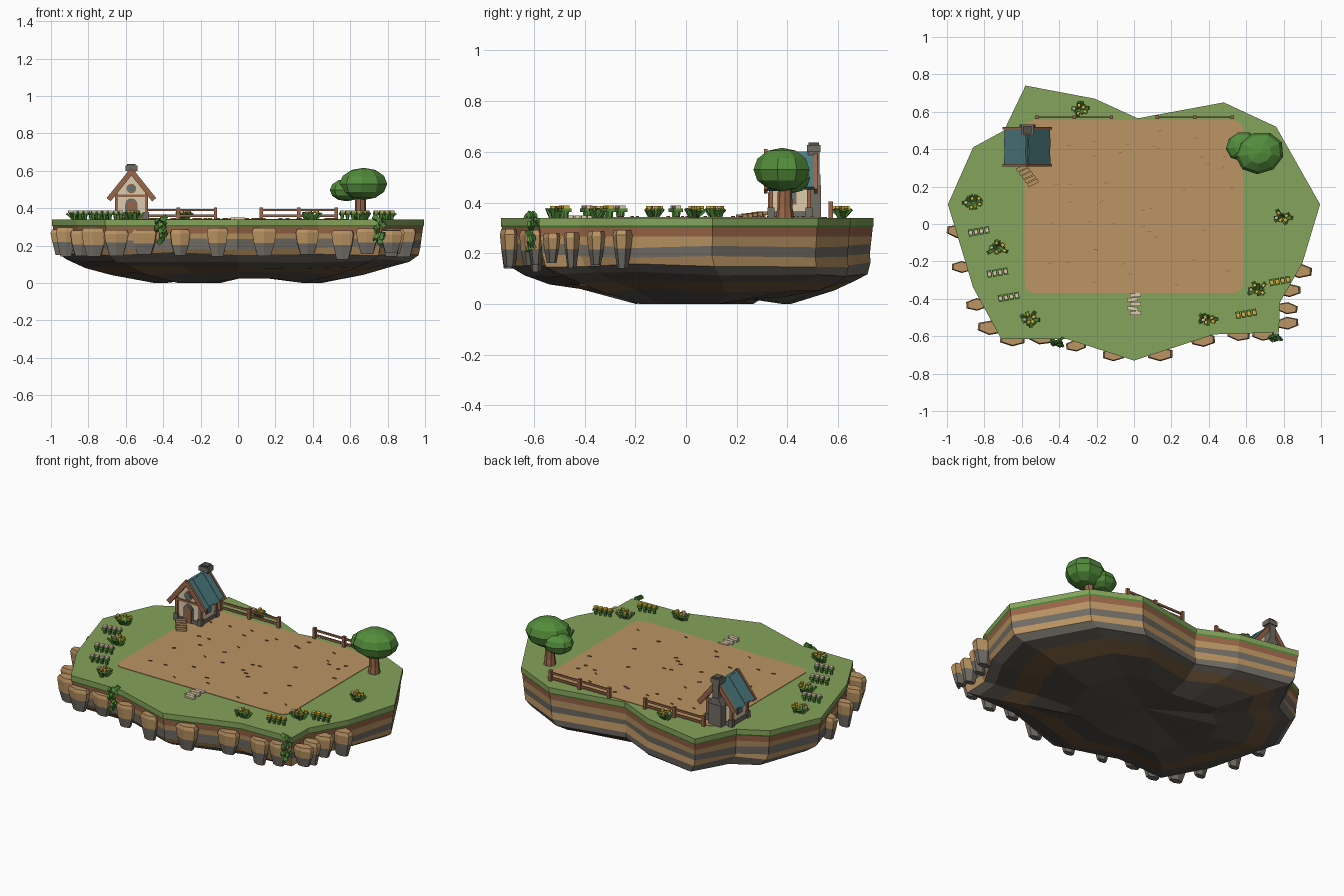
import bpy, bmesh, math, random
from mathutils import Matrix, Vector, Euler

random.seed(4)
if "Cube" in bpy.data.objects:
    bpy.data.objects.remove(bpy.data.objects["Cube"])

COLOURS = {"grass": "84A25C", "tan": "B99363", "wood": "99664A", "stone": "716C65",
           "dark_rock": "56514B", "earth": "6E563C", "roof_teal": "4E7B80",
           "cream": "DCCBAC", "leaf": "548C3E", "yellow": "E0B23A"}
NAMES = list(COLOURS)
MATS = []
for name, code in COLOURS.items():
    m = bpy.data.materials.new(name)
    m.use_nodes = True
    rgb = [(int(code[i:i + 2], 16) / 255) ** 2.2 for i in (0, 2, 4)] + [1]
    m.diffuse_color = rgb
    m.node_tree.nodes["Principled BSDF"].inputs["Base Color"].default_value = rgb
    MATS.append(m)
GROUND = 0.34


class Part:
    """Collects primitives into one named object."""
    def __init__(self, name):
        self.name, self.bm = name, bmesh.new()

    def paint(self, verts, mat):
        for f in {f for v in verts for f in v.link_faces}:
            f.material_index = NAMES.index(mat)

    def box(self, mat, loc, size, rot=(0, 0, 0)):
        mx = Matrix.LocRotScale(Vector(loc), Euler(rot), Vector(size))
        self.paint(bmesh.ops.create_cube(self.bm, size=1, matrix=mx)["verts"], mat)

    def cone(self, mat, loc, r1, r2, depth, sides=6, rot=(0, 0, 0), squash=1):
        mx = Matrix.LocRotScale(Vector(loc), Euler(rot), Vector((1, squash, 1)))
        self.paint(bmesh.ops.create_cone(self.bm, cap_ends=True, segments=sides, radius1=r1,
                                         radius2=r2, depth=depth, matrix=mx)["verts"], mat)

    def blob(self, mat, loc, size):
        mx = Matrix.LocRotScale(Vector(loc), Euler((0, 0, .3)), Vector(size))
        self.paint(bmesh.ops.create_uvsphere(self.bm, u_segments=9, v_segments=6, radius=1,
                                             matrix=mx)["verts"], mat)

    def prism(self, mat, points, direction):
        vs = [self.bm.verts.new(p) for p in points]
        f = self.bm.faces.new(vs)
        out = bmesh.ops.extrude_face_region(self.bm, geom=[f])["geom"]
        new = [g for g in out if isinstance(g, bmesh.types.BMVert)]
        bmesh.ops.translate(self.bm, verts=new, vec=direction)
        self.paint(vs + new, mat)

    def done(self):
        bmesh.ops.recalc_face_normals(self.bm, faces=self.bm.faces)
        me = bpy.data.meshes.new(self.name)
        self.bm.to_mesh(me)
        self.bm.free()
        for m in MATS:
            me.materials.append(m)
        ob = bpy.data.objects.new(self.name, me)
        bpy.context.collection.objects.link(ob)


# Island: one outline lofted down through coloured strata
OUTLINE = [(-.58, .74), (-.21, .67), (.02, .565), (.48, .65), (.76, .52), (.995, .105),
           (.9, -.21), (.78, -.42), (.775, -.58), (.43, -.59), (0, -.73), (-.36, -.615),
           (-.71, -.615), (-.86, -.34), (-.995, .105), (-.86, .41), (-.695, .5)]
# scale, height, backward shift, colour of the band below
RINGS = [(1, GROUND, 0, "grass"), (1, .31, 0, "leaf"), (.995, .301, 0, "wood"),
         (.99, .266, 0, "tan"), (.985, .23, 0, "stone"), (.98, .19, 0, "tan"),
         (.97, .155, .01, "stone"), (.92, .118, .035, "dark_rock"), (.82, .083, .06, "earth"),
         (.68, .05, .08, "dark_rock"), (.45, .015, .08, "dark_rock")]
island = Part("island")
loops = []
for s, z, shift, mat in RINGS:
    wob = .01 if .04 < z < .25 else 0
    loops.append([island.bm.verts.new((x * s, y * s + shift, z + random.uniform(-wob, wob)))
                  for x, y in OUTLINE])
n = len(OUTLINE)
for a, b, ring in zip(loops, loops[1:], RINGS):
    for i in range(n):
        j = (i + 1) % n
        f = island.bm.faces.new((a[i], a[j], b[j], b[i]))
        f.material_index = NAMES.index(ring[3])
island.bm.faces.new(loops[0]).material_index = NAMES.index("grass")
tip = island.bm.verts.new((0, .08, .045))
for i in range(n):
    f = island.bm.faces.new((loops[-1][i], loops[-1][(i + 1) % n], tip))
    f.material_index = NAMES.index("dark_rock")
for v in loops[-1]:
    v.co.z += random.choice((-.015, .01))
island.done()

# Tilled field with rounded corners and thin furrow marks
field = Part("field")
corners = []
for k, (cx, cy) in enumerate([(.535, .505), (-.535, .505), (-.535, -.32), (.535, -.32)]):
    for t in range(4):
        a = (k + t / 3) * math.pi / 2
        corners.append((cx + .05 * math.cos(a), cy + .05 * math.sin(a), GROUND - .005))
field.prism("tan", corners, (0, 0, .008))
for i in range(40):
    field.box("wood", (random.uniform(-.54, .54), random.uniform(-.33, .5), GROUND + .004),
              (.022, .003, .008), (0, 0, random.uniform(-.6, .6)))
field.done()

# Hanging cliff rocks round the front, wide along x and thin along y
ROCKS = [(-.94, -.04), (-.92, -.23), (-.84, -.43), (-.77, -.555), (-.65, -.615), (-.5, -.605),
         (-.31, -.65), (-.11, -.7), (.14, -.695), (.37, -.62), (.56, -.59), (.69, -.59),
         (.82, -.53), (.82, -.45), (.83, -.355), (.885, -.25)]
rocks = Part("cliff_rocks")
for x, y in ROCKS:
    r, top, mid = random.uniform(.06, .076), random.uniform(.28, .297), random.uniform(.2, .22)
    low, rot = mid - random.uniform(.055, .08), (0, 0, random.uniform(-.2, .1))
    rocks.cone("tan", (x, y, top - .01), r, r * .85, .02, rot=rot, squash=.52)
    rocks.cone("tan", (x, y, (top - .02 + mid) / 2), r * .85, r, top - .02 - mid,
               rot=rot, squash=.52)
    rocks.cone("stone", (x, y, (mid + low) / 2), r * .55, r * .84, mid - low,
               rot=rot, squash=.52)
rocks.done()

# Cottage, built around its own centre line
HX, FRONT, BACK = -.57, .335, .485
EAVE, RIDGE, REACH = .45, .597, .118
house = Part("cottage_walls")
house.prism("cream", [(HX + x, FRONT, z) for x, z in
                      ((-.08, GROUND), (.08, GROUND), (.08, .48), (0, .58), (-.08, .48))],
            (0, BACK - FRONT, 0))
house.box("stone", (HX, .41, GROUND + .012), (.172, .162, .024))
for s in (-1, 1):
    for y in (FRONT, BACK):
        house.box("wood", (HX + s * .08, y, .41), (.016, .016, .14))
        house.box("stone", (HX + s * .08, y, .36), (.028, .028, .04))
    house.box("wood", (HX + s * .08, .41, .465), (.014, .16, .014))
    house.box("wood", (HX + s * .081, .41, .42), (.008, .05, .055))
    house.box("roof_teal", (HX + s * .084, .41, .42), (.006, .034, .04))
for y in (FRONT, BACK):
    house.box("wood", (HX, y, .467), (.17, .012, .014))
house.done()

door = Part("door_and_window")
door.box("stone", (HX, FRONT, .38), (.066, .014, .08))
door.cone("stone", (HX, FRONT, .42), .033, .033, .014, 12, (math.pi / 2, 0, 0))
door.box("wood", (HX, FRONT - .006, .378), (.046, .01, .076))
door.cone("wood", (HX, FRONT - .006, .416), .023, .023, .01, 12, (math.pi / 2, 0, 0))
door.cone("wood", (HX, FRONT, .505), .026, .026, .014, 12, (math.pi / 2, 0, 0))
door.cone("roof_teal", (HX, FRONT - .006, .505), .017, .017, .01, 12, (math.pi / 2, 0, 0))
door.done()

roof = Part("cottage_roof")
pitch = math.atan2(RIDGE - EAVE, REACH)
length = math.hypot(RIDGE - EAVE, REACH)
for s in (-1, 1):
    cx, cz, rot = HX + s * REACH / 2, (EAVE + RIDGE) / 2, (0, s * pitch, 0)
    for k in range(4):
        roof.box("roof_teal", (cx, .335 + k * .05, cz + .003 * (k % 2)),
                 (length - .01 * (k % 2), .05, .016), rot)
    for y in (.314, .512):
        roof.box("wood", (cx, y, cz), (length + .012, .014, .028), rot)
roof.done()

chimney = Part("chimney")
chimney.box("stone", (HX, .503, .405), (.085, .06, .13))
chimney.prism("stone", [(HX + x, .475, z) for x, z in
                        ((-.042, .47), (.042, .47), (.022, .51), (-.022, .51))], (0, .055, 0))
chimney.box("stone", (HX, .504, .55), (.042, .044, .14))
chimney.box("stone", (HX, .504, .613), (.064, .054, .028))
chimney.box("dark_rock", (HX, .504, .63), (.045, .042, .012))
chimney.done()

# Plank steps and pale stepping stones
steps = Part("door_steps")
for k in range(5):
    steps.box("tan", (-.6 + k * .015, .3 - k * .02, .358 - k * .003),
              (.06, .02, .014), (0, 0, .45))
    steps.box("wood", (-.6 + k * .015, .3 - k * .02, .345), (.04, .012, .014), (0, 0, .45))
steps.done()
path = Part("stepping_stones")
for k in range(5):
    path.box("cream", (.008 * (-1) ** k, -.38 - k * .024, GROUND + .004), (.06, .02, .012),
             (0, 0, random.uniform(-.12, .12)))
path.done()

# Two lengths of fence
for name, x0 in (("right_fence", -.52), ("left_fence", .125)):
    fence = Part(name)
    for k in range(3):
        fence.box("wood", (x0 + k * .2, .57, .37), (.018, .018, .07))
    for z in (.36, .39):
        fence.box("wood", (x0 + .2, .57, z), (.4, .009, .012))
    fence.done()

# Tree
trunk = Part("tree_trunk")
trunk.cone("wood", (.655, .39, .36), .036, .03, .045, 8)
trunk.cone("wood", (.655, .39, .43), .03, .027, .11, 8)
trunk.done()
crown = Part("tree_crown")
crown.blob("leaf", (.672, .38, .53), (.132, .112, .086))
crown.blob("leaf", (.58, .415, .497), (.09, .078, .06))
crown.done()

# Crop rows with leafy tops and pale or yellow heads
for i, (x, y, head) in enumerate([(-.83, -.04, "cream"), (-.73, -.26, "cream"),
                                  (-.67, -.39, "cream"), (.6, -.48, "yellow"),
                                  (.78, -.305, "yellow")]):
    row = Part(f"crop_row_{i + 1}")
    for k in range(4):
        px, py = x + (k - 1.5) * .029, y + (k - 1.5) * .005
        row.cone("leaf", (px, py, .355), .008, .012, .035, 5)
        row.box("leaf", (px, py, .37), (.024, .038, .014), (0, 0, .2))
        row.box(head, (px, py, .38), (.02, .024, .016), (0, 0, .2))
    row.done()

# Leafy clumps with small blooms
for i, (x, y) in enumerate([(-.855, .12), (-.73, -.13), (-.56, -.51), (.39, -.51),
                            (.66, -.35), (.79, .035), (-.29, .615)]):
    clump = Part(f"leaf_clump_{i + 1}")
    for k in range(10):
        a = k * math.tau / 10 + random.uniform(-.2, .2)
        r = random.uniform(.015, .04)
        px, py = x + r * 1.2 * math.cos(a), y + r * .8 * math.sin(a)
        clump.box("leaf", (px, py, .357), (.009, .02, .044), (0, random.uniform(.3, .9), a))
        if k % 2:
            clump.box("cream" if k == 5 else "yellow", (px, py, .381), (.018, .016, .012),
                      (0, 0, a))
    clump.done()

# Vines trailing over the front edge
for name, x, y in (("right_vine", -.41, -.615), ("left_vine", .755, -.59)):
    vine = Part(name)
    for k in range(14):
        vine.box("leaf", (x + random.uniform(-.026, .026), y - random.uniform(0, .015) - .015 * (k > 3),
                          .35 - k * .01), (.026, .012, .024),
                 (random.uniform(-.6, .6), random.uniform(-1, 1), random.uniform(-1, 1)))
    vine.done()
